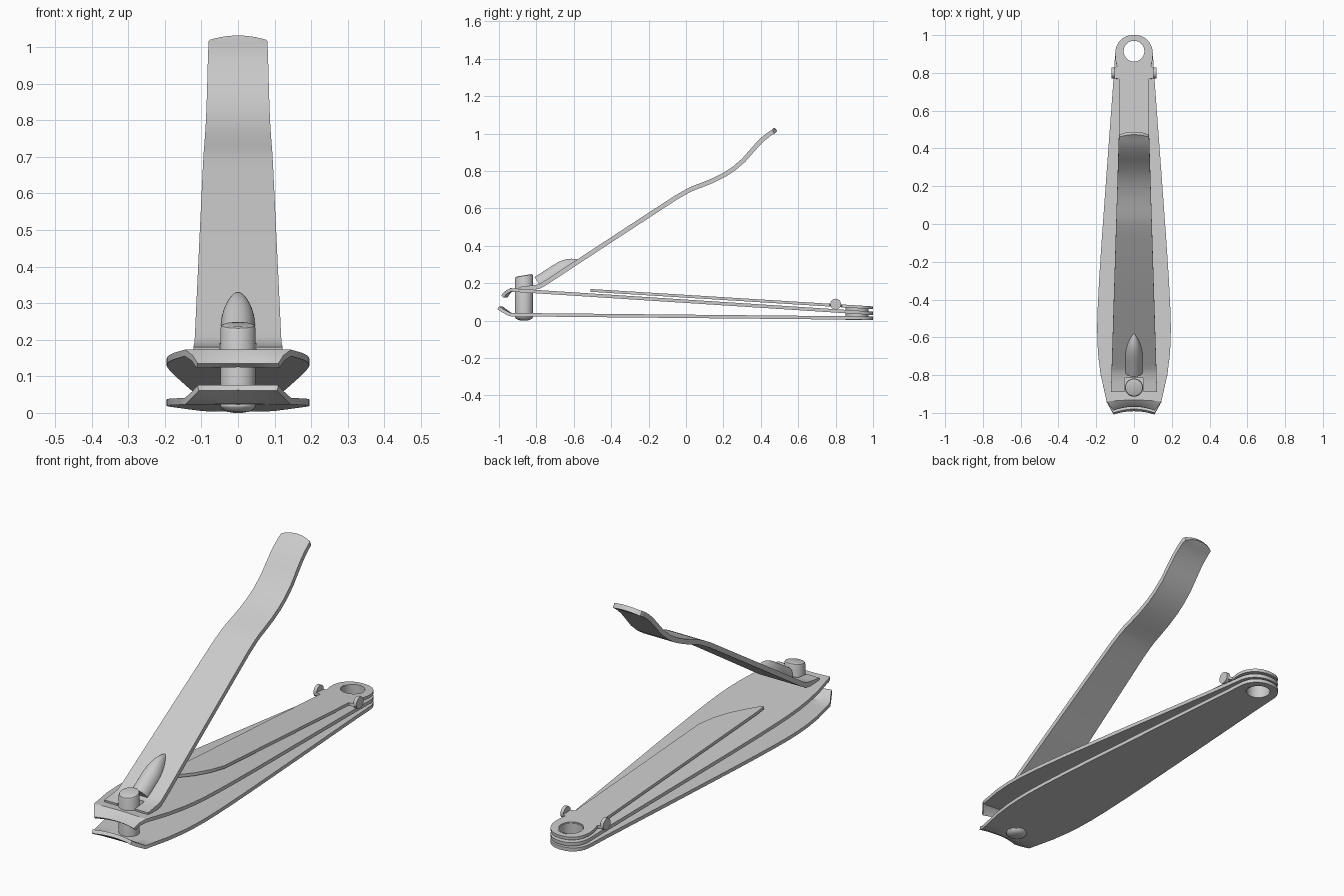
import bpy, bmesh, math
from mathutils import Vector

if "Cube" in bpy.data.objects:
    bpy.data.objects.remove(bpy.data.objects["Cube"])

steel = bpy.data.materials.new("brushed_steel")
steel.diffuse_color = (0.6, 0.6, 0.6, 1)
steel.use_nodes = True
steel.node_tree.nodes["Principled BSDF"].inputs["Base Color"].default_value = steel.diffuse_color


def make(name, verts, faces):
    me = bpy.data.meshes.new(name)
    me.from_pydata(verts, [], faces)
    me.materials.append(steel)
    ob = bpy.data.objects.new(name, me)
    bpy.context.collection.objects.link(ob)
    return ob


def activate(ob):
    bpy.ops.object.select_all(action='DESELECT')
    ob.select_set(True)
    bpy.context.view_layer.objects.active = ob


def smooth(ob, angle=30):
    activate(ob)
    bpy.ops.object.shade_smooth_by_angle(angle=math.radians(angle))


def recalc(ob):
    bm = bmesh.new()
    bm.from_mesh(ob.data)
    bmesh.ops.remove_doubles(bm, verts=bm.verts, dist=1e-5)
    bmesh.ops.recalc_face_normals(bm, faces=bm.faces)
    bm.to_mesh(ob.data)
    bm.free()


def lathe(name, profile, centre, n=32, closed=False):
    """Revolve (radius, z) points around a vertical axis."""
    verts = [(centre[0] + r * math.cos(2 * math.pi * k / n),
              centre[1] + r * math.sin(2 * math.pi * k / n), z)
             for r, z in profile for k in range(n)]
    m = len(profile)
    faces = [(i * n + k, i * n + (k + 1) % n,
              (i + 1) % m * n + (k + 1) % n, (i + 1) % m * n + k)
             for i in range(m if closed else m - 1) for k in range(n)]
    if not closed:
        faces += [tuple(range(n))[::-1], tuple(range((m - 1) * n, m * n))]
    ob = make(name, verts, faces)
    recalc(ob)
    return ob


def strip(name, stations, thick, cutter=None, nx=12):
    """Sheet metal: stations are (y, left x, right x, top z, bow in y, bow in z)."""
    verts = []
    for y, xl, xr, z, by, bz in stations:
        for j in range(nx + 1):
            u = j / nx
            b = 1 - (2 * u - 1) ** 2
            verts.append((xl + (xr - xl) * u, y + by * b, z + bz * b))
    w = nx + 1
    faces = [(i * w + j, i * w + j + 1, (i + 1) * w + j + 1, (i + 1) * w + j)
             for i in range(len(stations) - 1) for j in range(nx)]
    ob = make(name, verts, faces)
    activate(ob)
    s = ob.modifiers.new("thickness", 'SOLIDIFY')
    s.thickness, s.offset = thick, -1
    bpy.ops.object.modifier_apply(modifier=s.name)
    if cutter:
        b = ob.modifiers.new("cut", 'BOOLEAN')
        b.object, b.operation, b.solver = cutter, 'DIFFERENCE', 'EXACT'
        bpy.ops.object.modifier_apply(modifier=b.name)
    smooth(ob)
    return ob


def round_end():
    """(y, half width) of the rounded rear end."""
    return [(0.9 + 0.1 * math.sin(a), 0.1 * math.cos(a) ** 0.85)
            for a in (math.radians(d) for d in (0, 12, 24, 36, 48, 58, 67, 75, 81, 86, 89))]


HOLE_Y = 0.915
hole_cutter = lathe("hole_cutter", [(0.058, -0.2), (0.058, 0.4)], (0, HOLE_Y))
bpy.ops.mesh.primitive_cube_add(size=1, location=(0, -0.915, 0.2))
slot_cutter = bpy.context.object
slot_cutter.scale = (0.1, 0.2, 0.3)
for c in (hole_cutter, slot_cutter):
    c.hide_render = True

# Upper and lower blades: bent lip in front, straight taper behind
body = [(-0.88, .158), (-0.8, .176), (-0.7, .189), (-0.62, .194), (-0.54, .195), (-0.44, .192),
        (-0.3, .185), (-0.1, .172), (0.3, .143), (0.8, .106)] + round_end()


def blade(name, lip, z_end):
    y0, z0 = lip[-1][0], lip[-1][2]
    st = [(y, -w, w, z, b, 0) for y, w, z, b in lip]
    st += [(y, -w, w, z0 + (z_end - z0) * (y - y0) / (1 - y0), 0, 0) for y, w in body]
    return strip(name, st, 0.018, hole_cutter)


blade("upper_blade", [(-.988, .11, .135, .02), (-.968, .124, .157, .015), (-.94, .145, .173, .008)], .048)
blade("lower_blade", [(-1.0, .11, .076, .02), (-.975, .124, .06, .015), (-.94, .145, .041, .008)], .022)

# Nail file arm with slanted tip and side tabs
arm = [(-.51, -.076, -.068), (-.45, -.08, -.022), (-.38, -.08, .025), (-.3, -.08, .06),
       (-.22, -.08, .08), (.2, -.08, .08), (.768, -.08, .08), (.772, -.11, .11),
       (.828, -.11, .11), (.834, -.09, .09), (.87, -.098, .098)]
arm += [(y, -w, w) for y, w in round_end()]
strip("nail_file", [(y, a, b, .169 - .0616 * (y + .51), 0, 0) for y, a, b in arm], 0.015, hole_cutter)

# Curled ears on the file arm
for side in (-1, 1):
    bpy.ops.mesh.primitive_cylinder_add(vertices=24, radius=0.029, depth=0.017,
                                        location=(side * 0.111, 0.8, 0.088), rotation=(0, math.pi / 2, 0))
    ear = bpy.context.object
    ear.name = "file_ear"
    ear.data.materials.append(steel)
    smooth(ear)

# Eyelet joining the plates
smooth(lathe("eyelet", [(.062, .004), (.062, .079), (.055, .079), (.055, .004)], (0, HOLE_Y), closed=True))

# Pin with domed foot and slanted head
pin = lathe("pin", [(.012, 0), (.03, .003), (.043, .01), (.048, .018), (.048, .232), (.045, .239), (.038, .242)],
            (0, -0.866))
for v in pin.data.vertices:
    if v.co.z > 0.2:
        v.co.z += 0.17 * (v.co.y + 0.866)
smooth(pin)

# Lever: flat forked foot, straight arm, wavy thumb end
path = [(-.89, .18), (-.84, .186), (-.79, .193), (-.765, .207), (-.74, .223), (-.4, .446), (-.06, .668),
        (0, .702), (.03, .717), (.08, .736), (.14, .76), (.2, .79), (.25, .823), (.3, .866),
        (.34, .912), (.38, .957), (.41, .985), (.44, 1.008), (.455, 1.017)]
lever = [(y, -.122 + .031 * (y + .89), .122 - .031 * (y + .89), z, 0, 0) for y, z in path]
lever.append((.461, -.077, .077, 1.02, .012, .012))
strip("lever", lever, 0.024, slot_cutter)

# Raised ridge near the lever foot: half round, tapering to a point
along = Vector((0, .84, .543))
up = Vector((0, -.543, .84))
start = Vector((0, -.783, .192))
rows, seg = 16, 16
verts = []
for i in range(rows + 1):
    t = i / rows
    s = max(0, (t - .35) / .65)
    w = 0.046 * (1 - s ** 2.2) + 0.0005
    h = 0.052 * (1 - s ** 3.5) + 0.0005
    for k in range(seg + 1):
        a = math.pi * k / seg
        verts.append(start + along * (0.25 * t) + up * (h * math.sin(a) - .004)
                     + Vector((w * math.cos(a), 0, 0)))
n = seg + 1
faces = [(i * n + k, i * n + (k + 1) % n, (i + 1) * n + (k + 1) % n, (i + 1) * n + k)
         for i in range(rows) for k in range(n)]
faces += [tuple(range(n)), tuple(range(rows * n, rows * n + n))]
ridge = make("lever_ridge", verts, faces)
recalc(ridge)
smooth(ridge, 40)

# Remove cutters
for c in (hole_cutter, slot_cutter):
    bpy.data.objects.remove(c, do_unlink=True)
